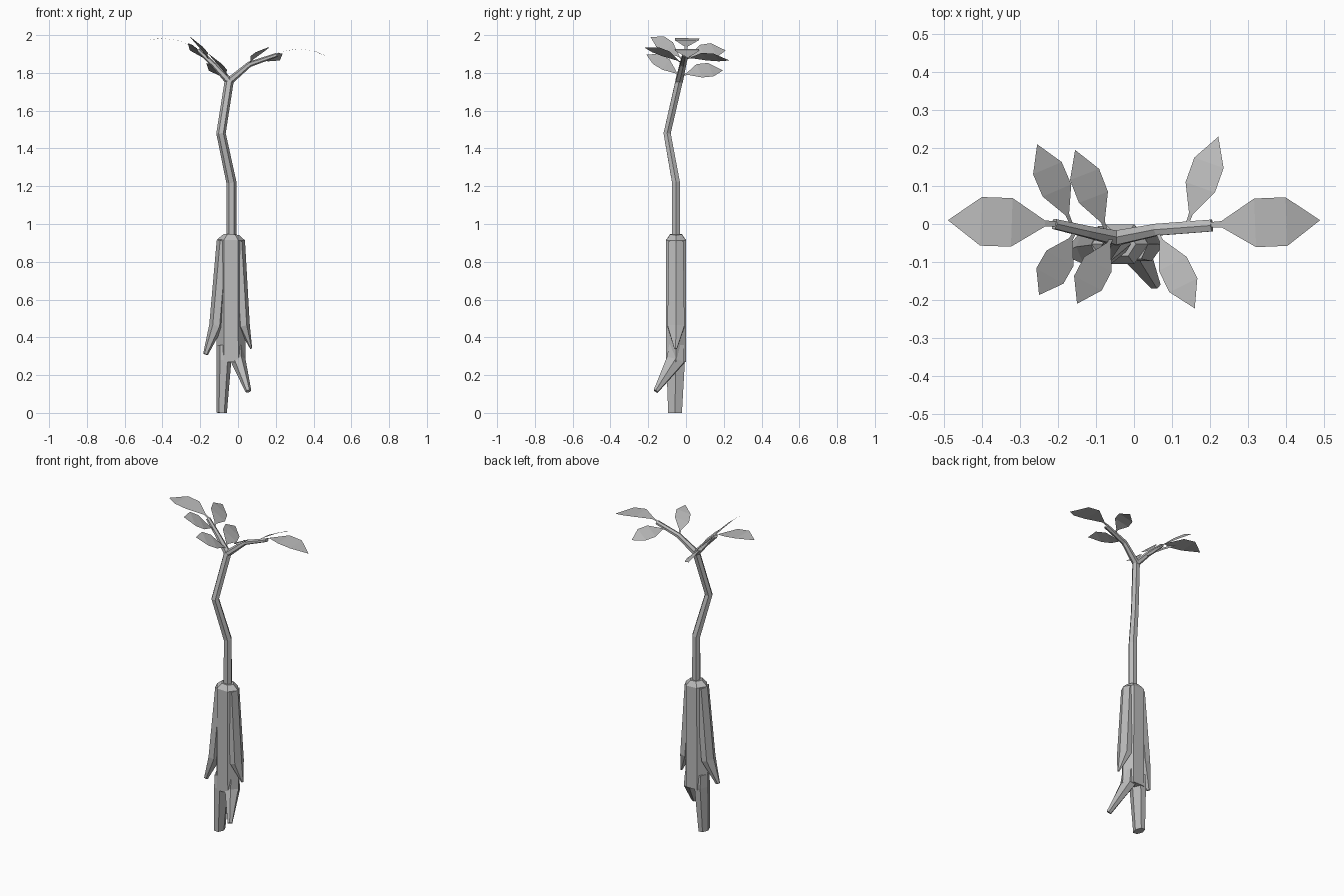
import bpy, bmesh, math
from mathutils import Vector

if "Cube" in bpy.data.objects:
    bpy.data.objects.remove(bpy.data.objects["Cube"])

grey = bpy.data.materials.new("plain_grey")
grey.use_nodes = True
colour = (0.5, 0.5, 0.5, 1)
grey.diffuse_color = colour
grey.node_tree.nodes["Principled BSDF"].inputs["Base Color"].default_value = colour


def finish(name, bm):
    mesh = bpy.data.meshes.new(name)
    bm.to_mesh(mesh)
    bm.free()
    mesh.materials.append(grey)
    obj = bpy.data.objects.new(name, mesh)
    bpy.context.collection.objects.link(obj)
    return obj


def tube(name, stations, sides=6):
    """Flat-sided tube through (centre, x radius, y radius) stations."""
    bm = bmesh.new()
    points = [Vector(s[0]) for s in stations]
    rings = []
    for i, (centre, rx, ry) in enumerate(stations):
        tangent = Vector()
        if i > 0:
            tangent += (points[i] - points[i - 1]).normalized()
        if i < len(points) - 1:
            tangent += (points[i + 1] - points[i]).normalized()
        tangent.normalize()
        v = Vector((0, 1, 0))
        v = (v - tangent * v.dot(tangent)).normalized()
        u = v.cross(tangent)
        ring = []
        for k in range(sides):
            a = math.tau * k / sides
            ring.append(bm.verts.new(points[i] + u * rx * math.cos(a) + v * ry * math.sin(a)))
        rings.append(ring)
    for a, b in zip(rings, rings[1:]):
        for k in range(sides):
            n = (k + 1) % sides
            bm.faces.new((a[k], a[n], b[n], b[k]))
    bm.faces.new(rings[0])
    bm.faces.new(rings[-1])
    bmesh.ops.recalc_face_normals(bm, faces=bm.faces)
    return finish(name, bm)


def leaf(name, base, tip, slope_x, slope_y, width, bulge):
    """Pointed leaf lying in a tilted plane, arched along its length."""
    bm = bmesh.new()
    base = Vector(base)
    along = Vector((tip[0] - base.x, tip[1] - base.y))
    across = Vector((-along.y, along.x)).normalized()

    def vert(t, w):
        p = along * t + across * w
        z = slope_x * p.x + slope_y * p.y + bulge * 4 * t * (1 - t)
        return bm.verts.new(base + Vector((p.x, p.y, z)))

    rows = [(vert(t, w * width), vert(t, -w * width))
            for t, w in ((0, 0.1), (0.12, 0.13), (0.42, 1), (0.7, 1))]
    for (a, b), (c, d) in zip(rows, rows[1:]):
        bm.faces.new((a, b, d, c))
    bm.faces.new((rows[-1][0], rows[-1][1], vert(1, 0)))
    return finish(name, bm)


# Thick root body with collar
tube("root_body", [((-0.037, -0.053, 0.27), 0.077, 0.06),
                   ((-0.037, -0.053, 0.915), 0.075, 0.06),
                   ((-0.035, -0.053, 0.945), 0.04, 0.036)])

# Forked lower roots
tube("main_root", [((-0.075, -0.055, 0.36), 0.04, 0.05),
                   ((-0.075, -0.055, 0.28), 0.04, 0.057),
                   ((-0.087, -0.058, 0), 0.028, 0.042)])
tube("front_root", [((-0.003, -0.05, 0.36), 0.035, 0.045),
                    ((0, -0.055, 0.28), 0.04, 0.055),
                    ((0.055, -0.16, 0.115), 0.016, 0.014)])

# Side roots
tube("right_side_root", [((-0.077, -0.055, 0.91), 0.036, 0.045),
                         ((-0.116, -0.06, 0.46), 0.037, 0.052),
                         ((-0.172, -0.075, 0.31), 0.013, 0.013)])
tube("left_side_root", [((0.002, -0.053, 0.91), 0.035, 0.045),
                        ((0.03, -0.053, 0.46), 0.033, 0.052),
                        ((0.07, -0.055, 0.34), 0.005, 0.008)])

# Crooked stem and its two branches
fork = (-0.047, -0.037, 1.755)
tube("stem", [((-0.035, -0.053, 0.93), 0.027, 0.025),
              ((-0.035, -0.053, 1.22), 0.027, 0.024),
              ((-0.09, -0.1, 1.48), 0.025, 0.022),
              (fork, 0.024, 0.022)])
tube("left_branch", [(fork, 0.02, 0.022),
                     ((0.06, -0.015, 1.845), 0.015, 0.018),
                     ((0.205, -0.004, 1.895), 0.011, 0.018)])
tube("right_branch", [(fork, 0.02, 0.022),
                      ((-0.125, -0.02, 1.84), 0.015, 0.017),
                      ((-0.21, 0, 1.92), 0.011, 0.015)])

# Large end leaves
leaf("left_end_leaf", (0.195, -0.002, 1.9), (0.49, 0.01), -0.07, 0, 0.064, 0.037)
leaf("right_end_leaf", (-0.2, 0, 1.92), (-0.49, 0.01), -0.18, 0, 0.064, 0.032)

# Paired side leaves follow the slope of their branch
pairs = (("left_back_leaf", (0.14, 0, 1.875), (0.222, 0.23), 0.45),
         ("left_front_leaf", (0.06, -0.02, 1.85), (0.16, -0.222), 0.45),
         ("right_outer_back_leaf", (-0.165, 0, 1.88), (-0.255, 0.21), -0.9),
         ("right_outer_front_leaf", (-0.155, -0.02, 1.87), (-0.25, -0.187), -0.9),
         ("right_inner_back_leaf", (-0.072, -0.02, 1.785), (-0.155, 0.195), -0.85),
         ("right_inner_front_leaf", (-0.055, -0.03, 1.78), (-0.15, -0.21), -0.85))
for name, base, tip, slope in pairs:
    leaf(name, base, tip, slope, -0.2, 0.041, 0.015)
